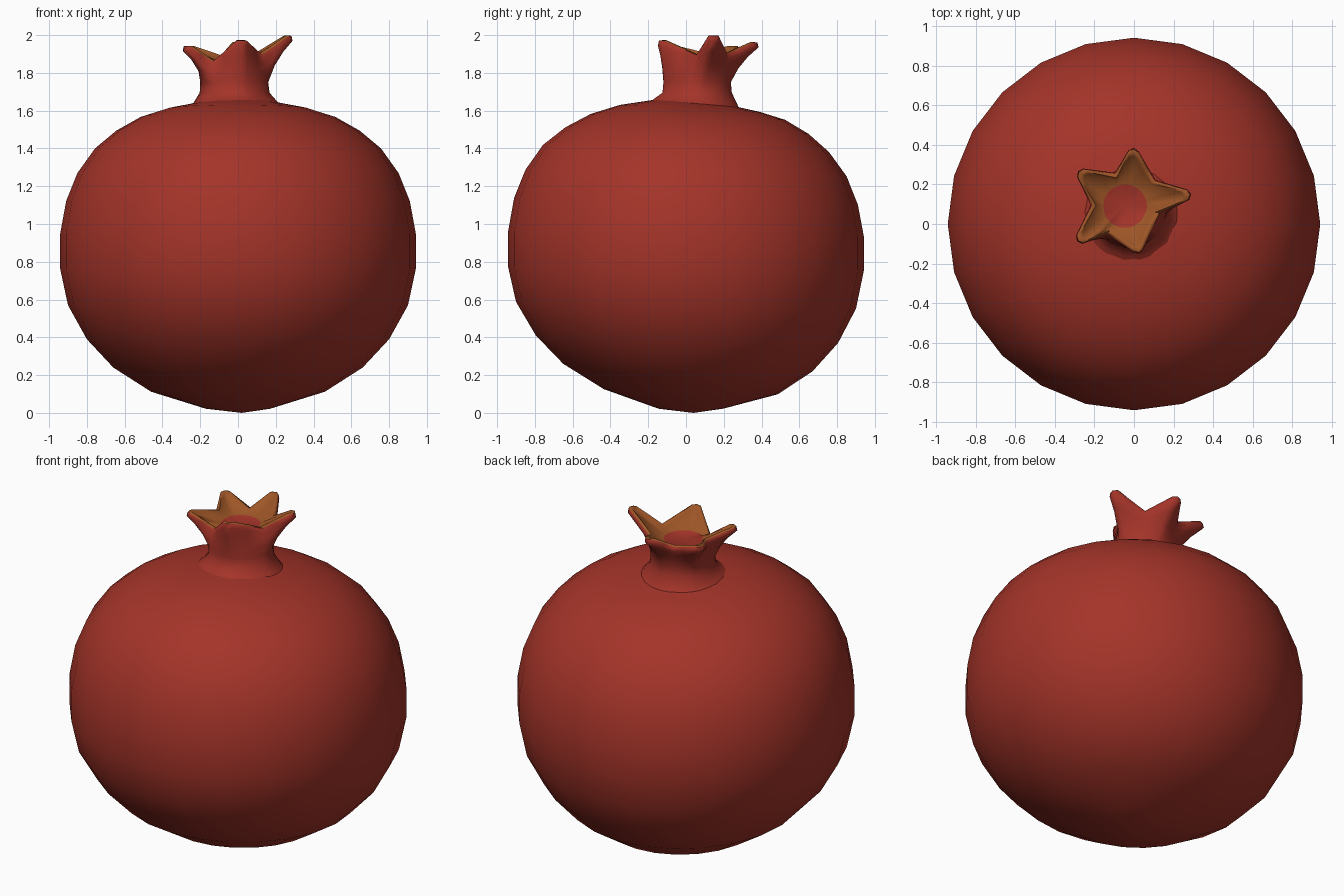
import bpy, bmesh, math
from mathutils import Vector

if "Cube" in bpy.data.objects:
    bpy.data.objects.remove(bpy.data.objects["Cube"])


def material(name, rgb):
    m = bpy.data.materials.new(name)
    m.diffuse_color = (*rgb, 1)
    m.use_nodes = True
    m.node_tree.nodes["Principled BSDF"].inputs["Base Color"].default_value = m.diffuse_color
    return m


RED = material("red skin", (0.37, 0.034, 0.022))
ORANGE = material("orange inner crown", (0.34, 0.092, 0.02))


def loft(name, rings, start=None, end=None, orange_rows=(), angle=60):
    """Skin closed rings of equal length, with optional pole points at the ends."""
    bm = bmesh.new()
    rows = [[bm.verts.new(p) for p in ring] for ring in rings]
    n = len(rows[0])
    for k in range(len(rows) - 1):
        a, b = rows[k], rows[k + 1]
        for i in range(n):
            j = (i + 1) % n
            f = bm.faces.new((a[i], a[j], b[j], b[i]))
            f.material_index = 1 if k in orange_rows else 0
    for pole, row in ((start, rows[0]), (end, rows[-1])):
        if pole:
            v = bm.verts.new(pole)
            for i in range(n):
                bm.faces.new((v, row[i], row[(i + 1) % n]))
    bmesh.ops.recalc_face_normals(bm, faces=bm.faces[:])
    mesh = bpy.data.meshes.new(name)
    bm.to_mesh(mesh)
    bm.free()
    mesh.materials.append(RED)
    mesh.materials.append(ORANGE)
    ob = bpy.data.objects.new(name, mesh)
    bpy.context.collection.objects.link(ob)
    bpy.context.view_layer.objects.active = ob
    ob.select_set(True)
    bpy.ops.object.shade_smooth_by_angle(angle=math.radians(angle))
    ob.select_set(False)
    return ob


# Fruit body: radius, height, y shift, tilt
profile = [(0.17, 0.022, 0.025, 0.0), (0.46, 0.112, 0.025, 0.03),
           (0.66, 0.24, 0.01, 0.03), (0.80, 0.39, 0.005, 0.025),
           (0.90, 0.57, 0, 0.02), (0.942, 0.765, 0, 0.01),
           (0.942, 0.945, 0, 0.015), (0.91, 1.12, 0, 0.02),
           (0.85, 1.27, 0, 0.02), (0.757, 1.40, 0, 0.025),
           (0.643, 1.495, 0.005, 0.027), (0.515, 1.567, 0.01, 0.03),
           (0.37, 1.612, 0.02, 0.05), (0.20, 1.643, 0.04, 0.08)]
rings = []
for r, z, cy, s in profile:
    ring = []
    for i in range(24):
        a = math.tau * i / 24
        y = r * math.sin(a)
        ring.append(Vector((r * math.cos(a), y + cy, z - s * y)))
    rings.append(ring)
loft("fruit_body", rings, start=(0.02, 0.04, 0.0), end=(0, 0.05, 1.648))

# Crown rim: pointed tips alternating with notches, counter-clockwise
tips = [(0.285, 0.15, 2.0), (0.0, 0.38, 1.965), (-0.28, 0.265, 1.945),
        (-0.285, -0.085, 1.945), (0.025, -0.145, 1.975)]
notches = [(0.105, 0.22, 1.905), (-0.095, 0.255, 1.895), (-0.215, 0.095, 1.91),
           (-0.135, -0.05, 1.865), (0.13, 0.055, 1.90)]
mid = Vector((-0.045, 0.09, 1.865))
rim = []
for k in range(5):
    tip, nxt = Vector(tips[k]), Vector(tips[(k + 1) % 5])
    notch = Vector(notches[k])
    out = (tip - mid).to_2d().normalized().to_3d()
    side = Vector((-out.y, out.x, 0)) * 0.026
    out2 = (nxt - mid).to_2d().normalized().to_3d()
    side2 = Vector((-out2.y, out2.x, 0)) * 0.026
    left, right = tip - out * 0.014 + side, nxt - out2 * 0.014 - side2
    rim += [tip, left, left.lerp(notch, 0.55), notch, notch.lerp(right, 0.45), right]


def circle(cx, cy, r, z, tilt=0):
    ring = []
    for p in rim:
        d = (p - mid).to_2d().normalized() * r
        ring.append(Vector((cx + d.x, cy + d.y, z - tilt * d.y)))
    return ring


def inset(p, amount, drop):
    d = (p - mid).to_2d().normalized().to_3d()
    return p - d * amount - Vector((0, 0, drop))


waist = circle(-0.02, 0.058, 0.18, 1.75)
lip = [inset(p, -0.004, 0.03) for p in rim]


def between(t, h):
    return [Vector((*a.to_2d().lerp(b.to_2d(), t), a.z + (b.z - a.z) * h))
            for a, b in zip(waist, lip)]


crown = [circle(-0.012, 0.055, 0.27, 1.605, 0.1),
         circle(-0.012, 0.055, 0.222, 1.645, 0.1),
         circle(-0.018, 0.058, 0.185, 1.695),
         waist, between(0.28, 0.4), between(0.62, 0.73), lip,
         [inset(p, 0.002, 0.004) for p in rim],
         [inset(p, 0.022, 0.002) for p in rim],
         [inset(p, 0.034, 0.018) for p in rim],
         circle(mid.x, mid.y, 0.11, 1.867)]
loft("crown", crown, end=mid, orange_rows=(7, 8, 9), angle=70)
